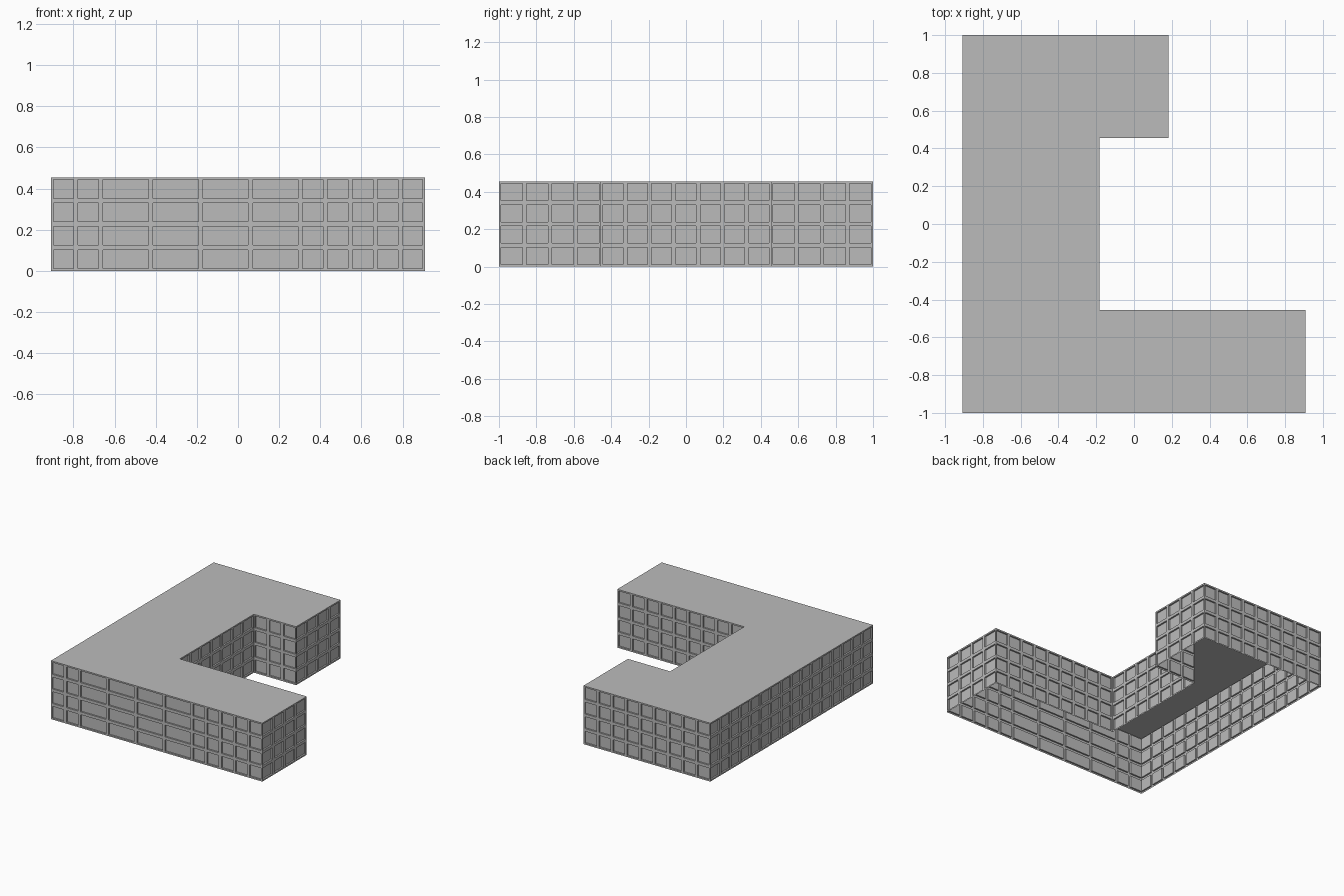
import bpy
import bmesh
from mathutils import Vector

if "Cube" in bpy.data.objects:
    bpy.data.objects.remove(bpy.data.objects["Cube"], do_unlink=True)

UNIT = 2 / 11          # building module
HEIGHT = 2.5 * UNIT
FLOORS = 4
DEPTH = 0.012          # window recess

concrete = bpy.data.materials.new("concrete_grey")
concrete.use_nodes = True
grey = (0.5, 0.5, 0.5, 1)
concrete.diffuse_color = grey
concrete.node_tree.nodes["Principled BSDF"].inputs["Base Color"].default_value = grey

# C-shaped plan, counter-clockwise, in modules; each corner starts one wall
plan = [(-5, -5.5), (5, -5.5), (5, -2.5), (-1, -2.5),
        (-1, 2.5), (1, 2.5), (1, 5.5), (-5, 5.5)]
corners = [Vector((x * UNIT, y * UNIT, 0)) for x, y in plan]

# Bay widths per wall; the front has four double bays
bays = [[1] * 2 + [2] * 4 + [1] * 5, [1] * 4, [1] * 9, [1] * 7,
        [1] * 3, [1] * 4, [1] * 9, [1] * 16]


def make_object(name, bm):
    mesh = bpy.data.meshes.new(name)
    bm.to_mesh(mesh)
    bm.free()
    mesh.materials.append(concrete)
    obj = bpy.data.objects.new(name, mesh)
    bpy.context.collection.objects.link(obj)
    return obj


def make_wall(name, start, end, widths):
    """Thin wall split into bays and floors, each with a recessed window."""
    along = end - start
    stops = [sum(widths[:i]) / sum(widths) for i in range(len(widths) + 1)]
    bm = bmesh.new()
    grid = [[bm.verts.new(start + along * s + Vector((0, 0, HEIGHT * k / FLOORS)))
             for s in stops] for k in range(FLOORS + 1)]
    panels = [bm.faces.new((low[i], low[i + 1], high[i + 1], high[i]))
              for low, high in zip(grid, grid[1:]) for i in range(len(widths))]
    bm.normal_update()
    # Frame each window, then push its pane inwards
    bmesh.ops.inset_individual(bm, faces=panels, thickness=0.016)
    bmesh.ops.inset_individual(bm, faces=panels, thickness=0, depth=-DEPTH)
    return make_object(name, bm)


# Walls
names = ["front_wall", "front_wing_end", "front_wing_inner_wall", "courtyard_wall",
         "back_wing_inner_wall", "back_wing_end", "back_wall", "long_outer_wall"]
for i, name in enumerate(names):
    make_wall(name, corners[i], corners[(i + 1) % len(corners)], bays[i])

# Flat roof, open underneath
bm = bmesh.new()
bm.faces.new([bm.verts.new(c + Vector((0, 0, HEIGHT))) for c in corners])
make_object("roof", bm)
